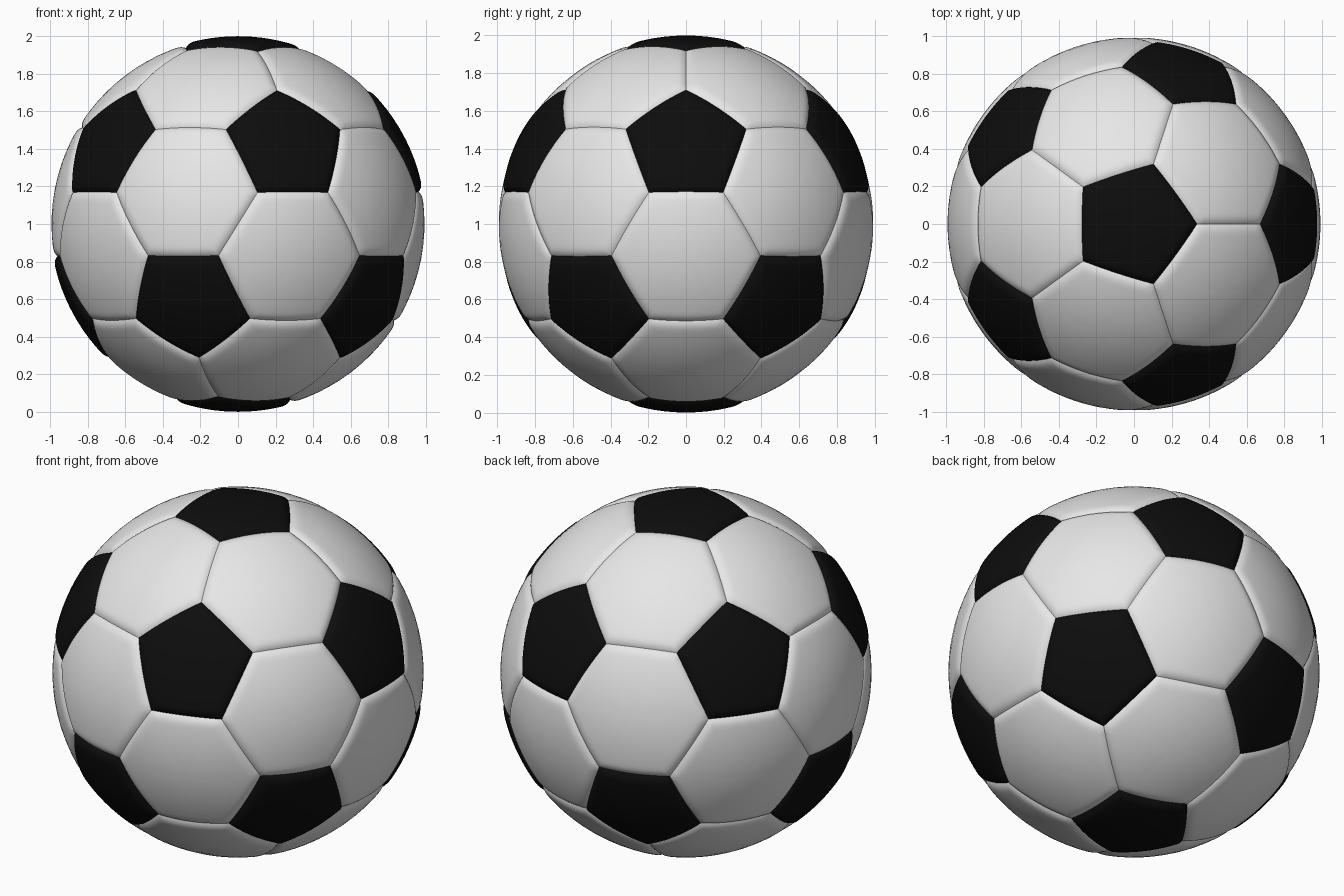
import bpy, bmesh, math
from mathutils import Vector

if "Cube" in bpy.data.objects:
    bpy.data.objects.remove(bpy.data.objects["Cube"])

SEAM_R, SEAM_W = 0.977, 0.055      # groove radius and width of the rounded panel lip
STEPS = 12                         # divisions along each panel side
RINGS = [0, .02, .045, .075, .11, .15, .2, .3, .45, .62, .8]


def material(name, rgb):
    m = bpy.data.materials.new(name)
    m.diffuse_color = (*rgb, 1)
    m.use_nodes = True
    m.node_tree.nodes["Principled BSDF"].inputs["Base Color"].default_value = m.diffuse_color
    return m


def ordered(corners):
    """Sort panel corners counter-clockwise as seen from outside."""
    c = sum(corners, Vector()).normalized()
    u = (corners[0] - c * corners[0].dot(c)).normalized()
    w = c.cross(u)
    return sorted(corners, key=lambda p: math.atan2(p.dot(w), p.dot(u)))


def add_panel(bm, corners, top_r):
    """Spherical panel whose rim curves down into the seam."""
    corners = ordered(corners)
    n = len(corners)
    centre = sum(corners, Vector()) / n
    planes = [corners[i].cross(corners[(i + 1) % n]).normalized() for i in range(n)]

    def place(p):
        p = p.normalized()
        d = min(abs(math.asin(max(-1, min(1, p.dot(q))))) for q in planes)
        k = 1 - min(d / SEAM_W, 1)
        return bm.verts.new(p * (SEAM_R + (top_r - SEAM_R) * (1 - k ** 2.5)))

    rim = [corners[i].lerp(corners[(i + 1) % n], s / STEPS)
           for i in range(n) for s in range(STEPS)]
    rings = [[place(p.lerp(centre, t)) for p in rim] for t in RINGS]
    mid = place(centre)
    m = len(rim)
    for a, b in zip(rings, rings[1:]):
        for i in range(m):
            j = (i + 1) % m
            bm.faces.new((a[i], a[j], b[j], b[i]))
    for i in range(m):
        bm.faces.new((rings[-1][i], rings[-1][(i + 1) % m], mid))


def build(name, panels, top_r, mat):
    bm = bmesh.new()
    for corners in panels:
        add_panel(bm, corners, top_r)
    for f in bm.faces:
        f.smooth = True
    me = bpy.data.meshes.new(name)
    bm.to_mesh(me)
    bm.free()
    me.materials.append(mat)
    ob = bpy.data.objects.new(name, me)
    ob.location.z = 1
    bpy.context.collection.objects.link(ob)


# Icosahedron points: two poles and two staggered rings
h, r = 1 / math.sqrt(5), 2 / math.sqrt(5)
pts = [Vector((0, 0, 1)), Vector((0, 0, -1))]
for k in range(5):
    for z, off in ((h, 0), (-h, 36)):
        a = math.radians(72 * k + off)
        pts.append(Vector((r * math.cos(a), r * math.sin(a), z)))


def near(a, b):
    return 0.3 < a.dot(b) < 0.6


# Truncating it gives pentagons at its points and hexagons on its faces
pentagons = [[(2 * p + q) / 3 for q in pts if near(p, q)] for p in pts]
hexagons = []
for i in range(12):
    for j in range(i):
        for k in range(j):
            tri = (pts[i], pts[j], pts[k])
            if near(tri[0], tri[1]) and near(tri[1], tri[2]) and near(tri[0], tri[2]):
                hexagons.append([(2 * p + q) / 3 for p in tri for q in tri if p is not q])

build("black_pentagon_panels", pentagons, 1.0, material("black", (0.004, 0.004, 0.004)))
build("white_hexagon_panels", hexagons, 0.993, material("white", (0.8, 0.8, 0.8)))
